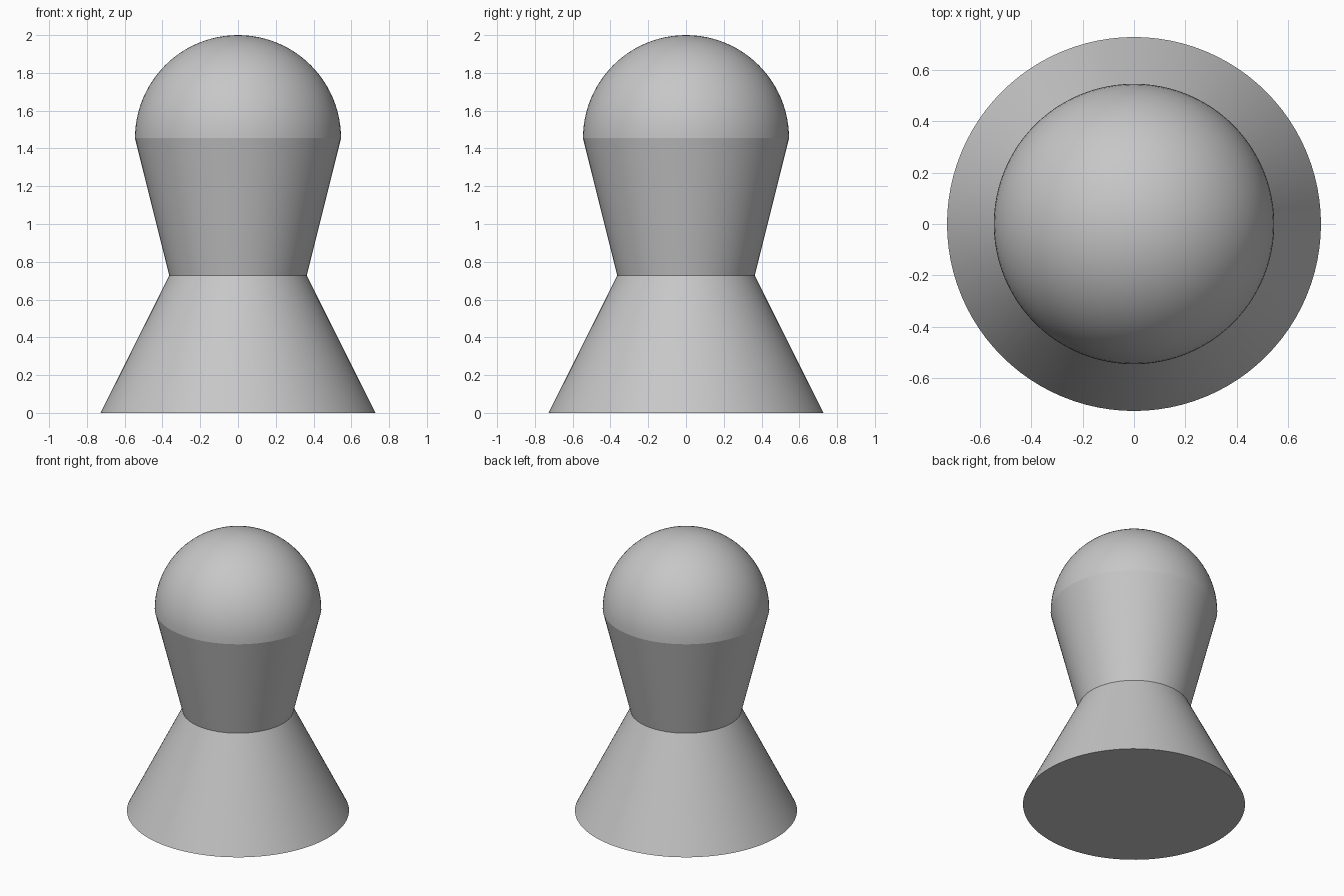
import bpy
import bmesh
import math

cube = bpy.data.objects.get("Cube")
if cube:
    bpy.data.objects.remove(cube, do_unlink=True)

UNIT = 2 / 11      # the piece is eleven units tall
SEGMENTS = 96

grey = bpy.data.materials.new("plain grey")
grey.use_nodes = True
colour = (0.57, 0.57, 0.57, 1)
grey.diffuse_color = colour
grey.node_tree.nodes["Principled BSDF"].inputs["Base Color"].default_value = colour


def lathe(name, profile):
    """Turn a (radius, height) profile around the z axis."""
    bm = bmesh.new()
    verts = [bm.verts.new((r * UNIT, 0, z * UNIT)) for r, z in profile]
    edges = [bm.edges.new(pair) for pair in zip(verts, verts[1:])]
    bmesh.ops.spin(bm, geom=verts + edges, cent=(0, 0, 0), axis=(0, 0, 1),
                   angle=math.tau, steps=SEGMENTS, use_merge=True)
    bmesh.ops.remove_doubles(bm, verts=bm.verts[:], dist=1e-5)
    bmesh.ops.recalc_face_normals(bm, faces=bm.faces[:])
    mesh = bpy.data.meshes.new(name)
    bm.to_mesh(mesh)
    bm.free()
    mesh.materials.append(grey)
    obj = bpy.data.objects.new(name, mesh)
    bpy.context.collection.objects.link(obj)
    bpy.ops.object.select_all(action="DESELECT")
    obj.select_set(True)
    bpy.context.view_layer.objects.active = obj
    bpy.ops.object.shade_smooth_by_angle(angle=math.radians(30))
    return obj


# Flared foot, closed underneath
lathe("base", [(0, 0), (4, 0), (2, 4), (0, 4)])

# Body widening upward from the waist
lathe("body", [(0, 4), (2, 4), (3, 8), (0, 8)])

# Half-sphere head
RINGS = 24
arc = [i * math.pi / 2 / RINGS for i in range(RINGS)]
dome = [(3 * math.cos(a), 8 + 3 * math.sin(a)) for a in arc]
lathe("head", [(0, 8)] + dome + [(0, 11)])
